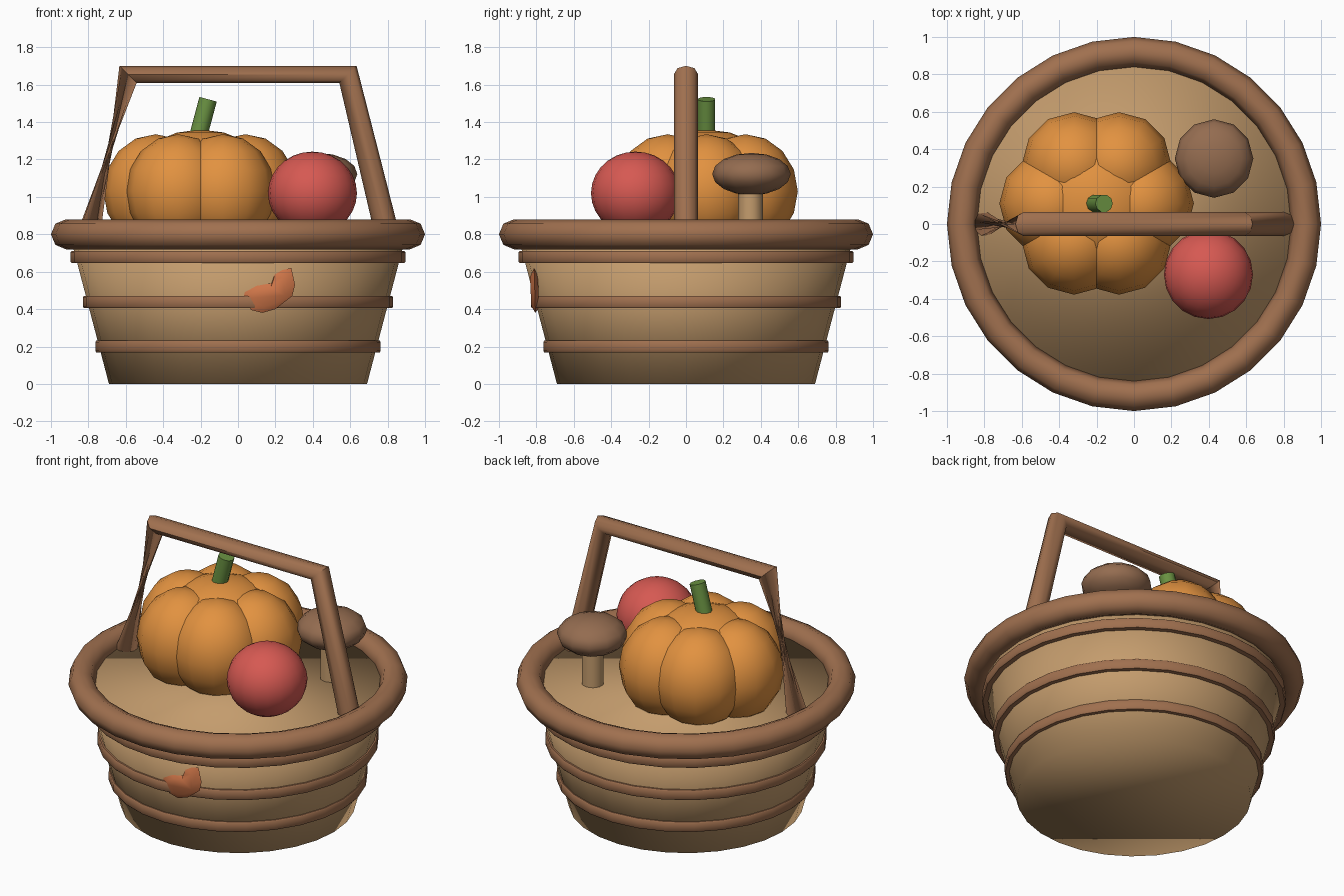
import bpy, bmesh, math
from mathutils import Vector, Matrix

if "Cube" in bpy.data.objects:
    bpy.data.objects.remove(bpy.data.objects["Cube"])


def material(name, r, g, b):
    m = bpy.data.materials.new(name)
    lin = [((c / 255 + 0.055) / 1.055) ** 2.4 for c in (r, g, b)]
    m.diffuse_color = (*lin, 1)
    m.use_nodes = True
    m.node_tree.nodes["Principled BSDF"].inputs["Base Color"].default_value = m.diffuse_color
    return m


TAN = material("tan wicker", 196, 156, 109)
BROWN = material("brown wood", 160, 112, 79)
ORANGE = material("pumpkin orange", 226, 146, 64)
RED = material("apple red", 214, 89, 82)
GREEN = material("stem green", 106, 146, 66)
RUST = material("leaf rust", 206, 117, 72)
CAP = material("mushroom brown", 148, 108, 80)


def finish(name, bm, mat, angle=None):
    bmesh.ops.recalc_face_normals(bm, faces=bm.faces)
    me = bpy.data.meshes.new(name)
    bm.to_mesh(me)
    bm.free()
    me.materials.append(mat)
    me.shade_smooth()
    if angle:
        me.set_sharp_from_angle(angle=math.radians(angle))
    ob = bpy.data.objects.new(name, me)
    bpy.context.collection.objects.link(ob)
    return ob


def skin(name, rings, mat, closed=False, angle=40):
    """Bridge equal rings of points; cap the ends unless closed."""
    bm = bmesh.new()
    rows = [[bm.verts.new(p) for p in ring] for ring in rings]
    n = len(rows[0])
    pairs = list(zip(rows, rows[1:])) + ([(rows[-1], rows[0])] if closed else [])
    for a, b in pairs:
        for i in range(n):
            j = (i + 1) % n
            bm.faces.new((a[i], a[j], b[j], b[i]))
    if not closed:
        bm.faces.new(rows[0])
        bm.faces.new(rows[-1])
    return finish(name, bm, mat, angle)


def lathe(name, profile, mat, n=28, closed=False, angle=40):
    rings = [[(r * math.cos(2 * math.pi * i / n), r * math.sin(2 * math.pi * i / n), z)
              for i in range(n)] for r, z in profile]
    return skin(name, rings, mat, closed, angle)


def ellipsoid(name, loc, size, mat, seg=12, rings=8, turn=0):
    bm = bmesh.new()
    mtx = Matrix.Translation(loc) @ Matrix.Rotation(turn, 4, 'Z') @ Matrix.Diagonal((*size, 1))
    bmesh.ops.create_uvsphere(bm, u_segments=seg, v_segments=rings, radius=1, matrix=mtx)
    return finish(name, bm, mat)


def rod(name, a, b, r, mat, seg=10):
    a, b = Vector(a), Vector(b)
    bm = bmesh.new()
    mtx = Matrix.Translation((a + b) / 2) @ (b - a).to_track_quat('Z', 'Y').to_matrix().to_4x4()
    bmesh.ops.create_cone(bm, cap_ends=True, segments=seg, radius1=r, radius2=r,
                          depth=(b - a).length, matrix=mtx)
    return finish(name, bm, mat, 40)


# Basket body (filled to the rim), hoops and rim
lathe("basket_body", [(0.69, 0), (0.90, 0.80)], TAN, angle=None)
for i, (z, r) in enumerate(((0.2, 0.763), (0.438, 0.83), (0.678, 0.896))):
    lathe(f"hoop_{i + 1}", [(r - 0.06, z - 0.032), (r - 0.006, z - 0.032), (r, z - 0.024),
                            (r, z + 0.024), (r - 0.006, z + 0.032), (r - 0.06, z + 0.032)],
          BROWN, closed=True)
lathe("rim", [(0.92 + 0.08 * math.cos(k * math.pi / 4), 0.80 + 0.08 * math.sin(k * math.pi / 4))
              for k in range(8)], BROWN, closed=True, angle=60)

# Handle: octagonal tube along a bent path, with its left leg twisted
path = [(-0.80, 0.79), (-0.588, 1.655), (0.588, 1.655), (0.80, 0.79)]
leg = math.atan2(0.212, 0.865)
tilts = [math.pi / 2 + leg, math.pi / 4 + leg / 2 + math.pi / 2 - 0.0, 0, 0]
# outward direction of each section, in the xz plane
outward = [math.pi - leg, math.pi - (math.pi / 2 + leg) / 2 + 0.12,
           (math.pi / 2 + leg) / 2 - 0.12, leg]
twist = [math.radians(150), 0, 0, 0]
rings = []
for (x, z), ang, tw in zip(path, outward, twist):
    u = Vector((math.cos(ang), 0, math.sin(ang)))
    v = Vector((0, 1, 0))
    rings.append([Vector((x, 0, z)) + 0.065 * (u * math.cos(t + tw) + v * math.sin(t + tw))
                  for t in (k * math.pi / 4 for k in range(8))])
skin("handle", rings, BROWN, angle=60)

# Pumpkin: core, six lobes and a leaning stem
px, py = -0.2, 0.11
ellipsoid("pumpkin_core", (px, py, 1.03), (0.41, 0.41, 0.33), ORANGE, 16, 10)
for k in range(6):
    a = k * math.pi / 3
    ellipsoid(f"pumpkin_lobe_{k + 1}", (px + 0.24 * math.cos(a), py + 0.24 * math.sin(a), 1.03),
              (0.28, 0.28, 0.305), ORANGE, 12, 8, a)
rod("pumpkin_stem", (-0.222, py, 1.29), (-0.16, py, 1.522), 0.048, GREEN)

# Apple
ellipsoid("apple", (0.398, -0.27, 1.02), (0.238, 0.238, 0.222), RED, 20, 14)

# Mushroom
rod("mushroom_stem", (0.428, 0.345, 0.80), (0.428, 0.345, 1.06), 0.066, TAN)
ellipsoid("mushroom_cap", (0.428, 0.35, 1.122), (0.21, 0.21, 0.113), CAP, 12, 8)

# Leaf stuck on the front of the basket
outline = [(0.02, 0.49), (0.09, 0.53), (0.18, 0.54), (0.20, 0.60), (0.285, 0.62), (0.305, 0.53),
           (0.29, 0.47), (0.20, 0.40), (0.13, 0.38), (0.07, 0.395), (0.035, 0.45)]
cx, cz = 0.17, 0.48


def leaf_ring(s, y):
    return [(cx + (x - cx) * s, y - 0.03 * (z - cz), cz + (z - cz) * s) for x, z in outline]


skin("leaf", [leaf_ring(0.7, -0.788), leaf_ring(1, -0.808), leaf_ring(0.65, -0.83)], RUST, angle=50)
